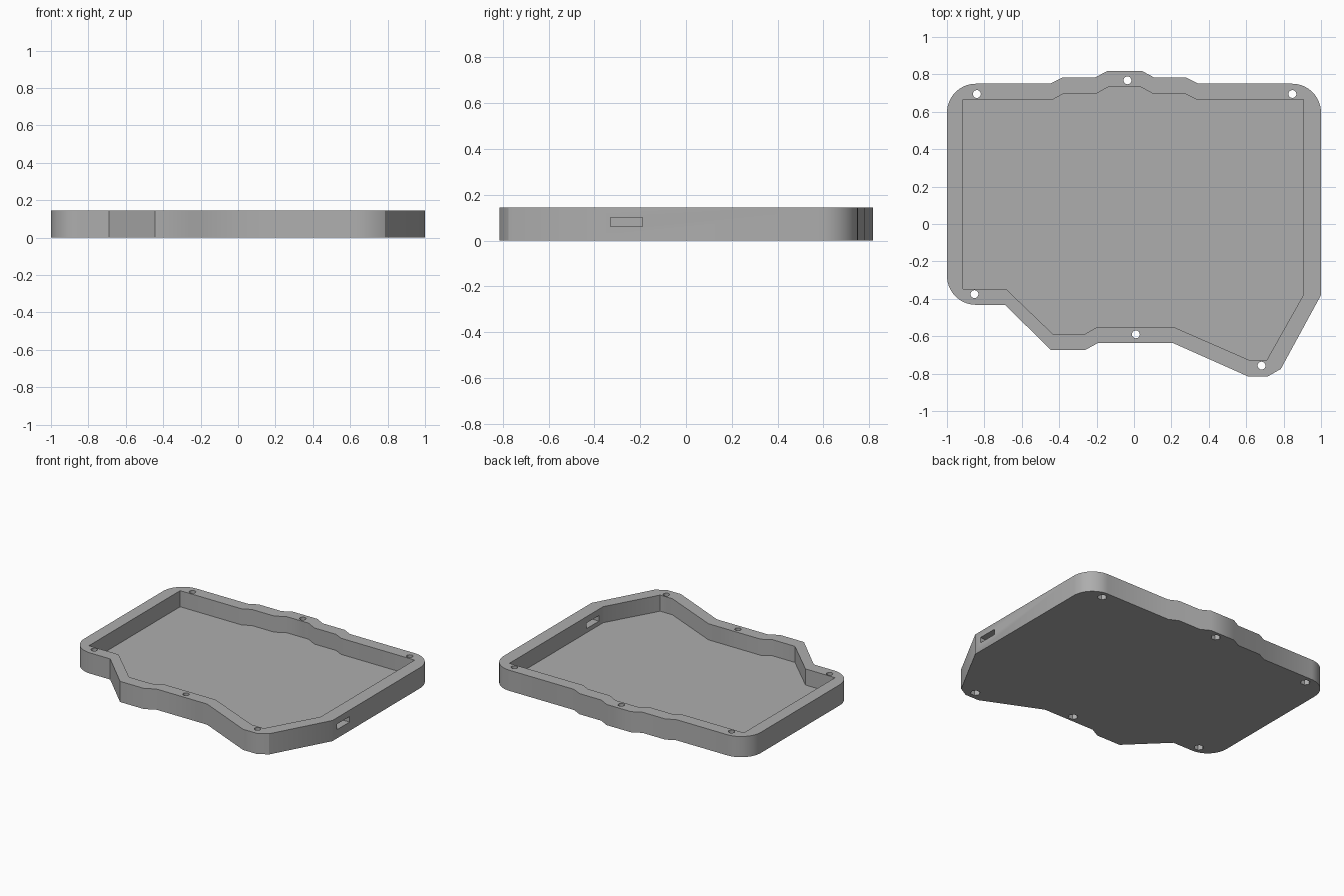
import bpy, bmesh, math
from mathutils import Vector

cube = bpy.data.objects.get("Cube")
if cube:
    bpy.data.objects.remove(cube, do_unlink=True)

HEIGHT, FLOOR = 0.145, 0.032

grey = bpy.data.materials.new("plain grey")
grey.use_nodes = True
colour = (0.42, 0.42, 0.42, 1)
grey.diffuse_color = colour
grey.node_tree.nodes["Principled BSDF"].inputs["Base Color"].default_value = colour


def prism(name, outline, z0, z1):
    """Extrude a flat outline from z0 up to z1."""
    bm = bmesh.new()
    face = bm.faces.new([bm.verts.new((x, y, z0)) for x, y in outline])
    up = bmesh.ops.extrude_face_region(bm, geom=[face])["geom"]
    bmesh.ops.translate(bm, vec=(0, 0, z1 - z0),
                        verts=[v for v in up if isinstance(v, bmesh.types.BMVert)])
    bmesh.ops.recalc_face_normals(bm, faces=bm.faces)
    mesh = bpy.data.meshes.new(name)
    bm.to_mesh(mesh)
    bm.free()
    mesh.materials.append(grey)
    obj = bpy.data.objects.new(name, mesh)
    bpy.context.collection.objects.link(obj)
    return obj


def arc(cx, cy, r, start, end, steps=14):
    """Points along an arc, angles in degrees."""
    angles = [math.radians(start + (end - start) * i / steps) for i in range(steps + 1)]
    return [(cx + r * math.cos(a), cy + r * math.sin(a)) for a in angles]


def ring(x, y, r, sides):
    return arc(x, y, r, 0, 360, sides)[:-1]


def cut(target, cutter):
    """Subtract the cutter from the target, then remove it."""
    cutter.hide_render = True
    mod = target.modifiers.new("cut", "BOOLEAN")
    mod.operation, mod.solver, mod.object = "DIFFERENCE", "EXACT", cutter
    bpy.ops.object.select_all(action="DESELECT")
    bpy.context.view_layer.objects.active = target
    target.select_set(True)
    bpy.ops.object.modifier_apply(modifier=mod.name)
    bpy.data.objects.remove(cutter, do_unlink=True)


# Outer outline, clockwise from the back left corner as seen from above
outer = arc(-0.845, 0.595, 0.155, 180, 90)
outer += [(-0.45, 0.75), (-0.385, 0.782), (-0.21, 0.782), (-0.145, 0.817),
          (0.045, 0.817), (0.11, 0.782), (0.28, 0.782), (0.345, 0.75)]
outer += arc(0.845, 0.595, 0.155, 90, 0)
outer += [(1, -0.38), (0.785, -0.775), (0.715, -0.815), (0.61, -0.815),
          (0.205, -0.635), (-0.19, -0.635), (-0.26, -0.673), (-0.445, -0.673),
          (-0.69, -0.432)]
outer += arc(-0.845, -0.277, 0.155, 270, 180)

# Pocket outline
inner = [(-0.915, 0.665), (-0.435, 0.665), (-0.38, 0.695), (-0.205, 0.695),
         (-0.137, 0.733), (0.035, 0.733), (0.105, 0.695), (0.275, 0.695),
         (0.335, 0.665), (0.907, 0.665), (0.907, -0.377), (0.71, -0.727),
         (0.615, -0.727), (0.21, -0.55), (-0.195, -0.55), (-0.26, -0.587),
         (-0.435, -0.587), (-0.685, -0.347), (-0.915, -0.347)]

tray = prism("case_tray", outer, 0, HEIGHT)
cut(tray, prism("pocket_cutter", inner, FLOOR, HEIGHT + 0.1))

# Screw holes with hexagonal nut recesses underneath
holes = [(-0.84, 0.695), (0.847, 0.695), (-0.035, 0.768),
         (-0.853, -0.375), (0.01, -0.59), (0.682, -0.757)]
for x, y in holes:
    cut(tray, prism("screw_cutter", ring(x, y, 0.021, 24), -0.1, HEIGHT + 0.1))
    cut(tray, prism("nut_cutter", ring(x, y, 0.032, 6), -0.1, 0.05))

# Cable slot through the right-hand wall
slot = [(0.87, -0.33), (1.1, -0.33), (1.1, -0.19), (0.87, -0.19)]
cut(tray, prism("slot_cutter", slot, 0.061, 0.1))

bpy.ops.object.shade_smooth_by_angle(angle=math.radians(30))
